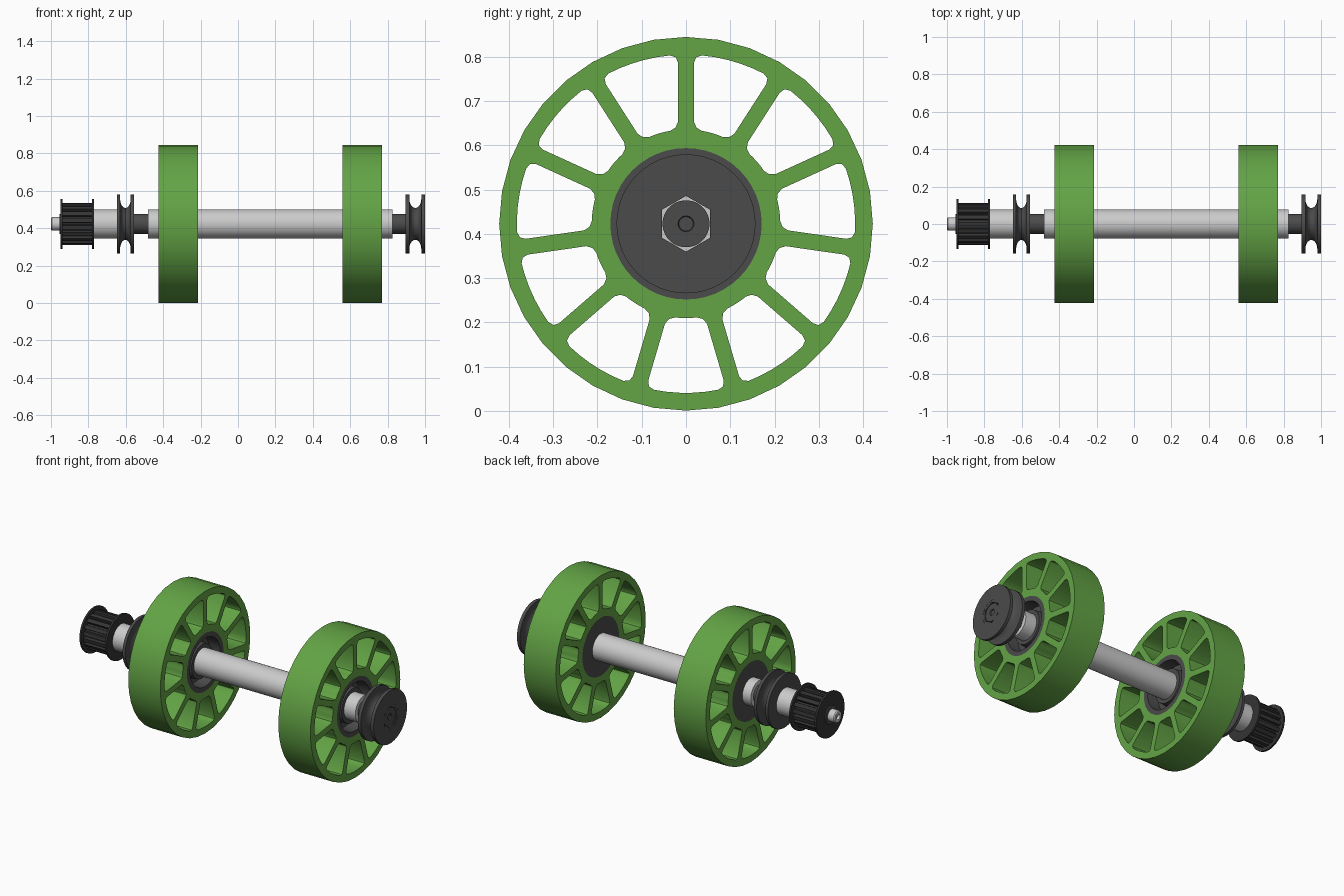
import bpy, bmesh
from math import pi, sin, cos, asin

if "Cube" in bpy.data.objects:
    bpy.data.objects.remove(bpy.data.objects["Cube"])

ZC = 0.423  # height of the axle line


def material(name, rgb):
    m = bpy.data.materials.new(name)
    m.diffuse_color = (*rgb, 1)
    m.use_nodes = True
    m.node_tree.nodes["Principled BSDF"].inputs["Base Color"].default_value = m.diffuse_color
    return m


GREEN = material("green_plastic", (0.125, 0.37, 0.06))
DARK = material("dark_plastic", (0.07, 0.07, 0.07))
BLACK = material("black_metal", (0.035, 0.035, 0.035))


def finish(ob, mat):
    if mat:
        ob.data.materials.clear()
        ob.data.materials.append(mat)
    bpy.ops.object.select_all(action='DESELECT')
    bpy.context.view_layer.objects.active = ob
    ob.select_set(True)
    bpy.ops.object.shade_smooth_by_angle(angle=0.52)
    return ob


def lathe(name, profile, mat=None, segs=48, closed=False):
    """Spin an (x, radius) profile around the axle line."""
    bm = bmesh.new()
    vs = [bm.verts.new((x, 0, r)) for x, r in profile]
    pairs = list(zip(vs, vs[1:])) + ([(vs[-1], vs[0])] if closed else [])
    es = [bm.edges.new(p) for p in pairs]
    bmesh.ops.spin(bm, geom=vs + es, cent=(0, 0, 0), axis=(1, 0, 0),
                   angle=2 * pi, steps=segs)
    bmesh.ops.remove_doubles(bm, verts=bm.verts[:], dist=1e-5)
    bmesh.ops.recalc_face_normals(bm, faces=bm.faces[:])
    me = bpy.data.meshes.new(name)
    bm.to_mesh(me)
    bm.free()
    ob = bpy.data.objects.new(name, me)
    bpy.context.collection.objects.link(ob)
    ob.location.z = ZC
    return finish(ob, mat)


def tube(name, x0, x1, r, inner, mat=None, segs=48):
    return lathe(name, [(x0, inner), (x0, r), (x1, r), (x1, inner)], mat, segs, True)


def plate(name, outlines, x0, x1, mat):
    """Extrude polar (radius, angle) outlines along x; inner outlines become holes."""
    cu = bpy.data.curves.new(name, 'CURVE')
    cu.dimensions, cu.fill_mode, cu.extrude = '2D', 'BOTH', (x1 - x0) / 2
    for pts in outlines:
        sp = cu.splines.new('POLY')
        sp.points.add(len(pts) - 1)
        for p, (r, a) in zip(sp.points, pts):
            p.co = (r * cos(a), r * sin(a), 0, 1)
        sp.use_cyclic_u = True
    ob = bpy.data.objects.new(name, cu)
    bpy.context.collection.objects.link(ob)
    ob.location = ((x0 + x1) / 2, 0, ZC)
    ob.rotation_euler.y = -pi / 2
    bpy.ops.object.select_all(action='DESELECT')
    bpy.context.view_layer.objects.active = ob
    ob.select_set(True)
    bpy.ops.object.convert(target='MESH')
    ob = bpy.context.object
    bm = bmesh.new()
    bm.from_mesh(ob.data)
    bmesh.ops.remove_doubles(bm, verts=bm.verts[:], dist=1e-5)
    bmesh.ops.recalc_face_normals(bm, faces=bm.faces[:])
    bm.to_mesh(ob.data)
    bm.free()
    return finish(ob, mat)


def circle(r, n):
    return [(r, 2 * pi * i / n) for i in range(n)]


def window(centre, ri=0.213, ro=0.382, half=0.018, f=0.018):
    """Opening between two spokes, with rounded corners."""
    def edge(r):
        return pi / 11 - asin(half / r)
    ao, ai = edge(ro) - f / ro, edge(ri) - f / ri
    side = [(ri, ai), (ri + .3 * f, edge(ri) - .3 * f / ri), (ri + f, edge(ri + f)),
            (ro - f, edge(ro - f)), (ro - .3 * f, edge(ro) - .3 * f / ro), (ro, ao)]
    pts = [(r, -a) for r, a in side]
    pts += [(ro, ao * t) for t in (-.6, -.2, .2, .6)]
    pts += side[::-1]
    pts += [(ri, ai * t) for t in (.5, 0, -.5)]
    return [(r, a + centre) for r, a in pts]


# Wheels with eleven spokes, and their hubs (flat on the left, recessed on the right)
for side, x0 in (("left", -0.425), ("right", 0.56)):
    x1 = x0 + 0.21
    holes = [window((2 * k + 1) * pi / 11) for k in range(11)]
    plate(side + "_wheel", [circle(0.422, 36), circle(0.171, 48)] + holes, x0, x1, GREEN)
    lathe(side + "_hub", [(x0, 0.078), (x0, 0.172), (x1, 0.172), (x1, 0.143),
                          (x1 - 0.07, 0.138), (x1 - 0.07, 0.105), (x1 - 0.02, 0.1),
                          (x1 - 0.02, 0.078)], DARK, closed=True)

# Long sleeve, spacer and inner core shaft
tube("main_sleeve", -0.48, 0.825, 0.078, 0.053)
tube("spacer_sleeve", -0.77, -0.648, 0.078, 0.053)
lathe("core_shaft", [(-0.955, 0), (-0.955, 0.053), (0.997, 0.053), (0.997, 0.018),
                     (0.99, 0.016), (0.99, 0)], DARK)

# Grooved pulleys with a hexagonal bore
for side, x0, x1 in (("left", -0.648, -0.556), ("right", 0.896, 1.0)):
    xm, w = (x0 + x1) / 2, (x1 - x0) / 2
    n = 10
    groove = [(xm + 0.62 * w * cos(pi * i / n), 0.135 - 0.05 * sin(pi * i / n))
              for i in range(n, -1, -1)]
    lathe(side + "_pulley", [(x0, 0.073), (x0, 0.157), (xm - 0.62 * w, 0.157)] + groove +
          [(xm + 0.62 * w, 0.157), (x1, 0.157), (x1, 0.073)], DARK, closed=True)
    plate(side + "_pulley_bore", [circle(0.073, 48), circle(0.063, 6)], x0, x1 - 0.001, DARK)

# Toothed belt pulley with end flanges
teeth, N = [], 18
for k in range(N):
    for r, t in ((0.112, -.28), (0.112, .28), (0.092, .36), (0.092, .64)):
        teeth.append((r, 2 * pi * (k + t) / N))
plate("belt_pulley_teeth", [teeth, circle(0.053, 32)], -0.94, -0.775, BLACK)
for side, x0 in (("outer", -0.948), ("inner", -0.78)):
    tube(side + "_belt_flange", x0, x0 + 0.011, 0.133, 0.053, BLACK)

# Axle end stub with a small centre hole
lathe("axle_stub", [(-0.95, 0), (-0.95, 0.036), (-0.994, 0.036), (-1.0, 0.031),
                    (-1.0, 0.016), (-0.985, 0.014), (-0.985, 0)], segs=32)
